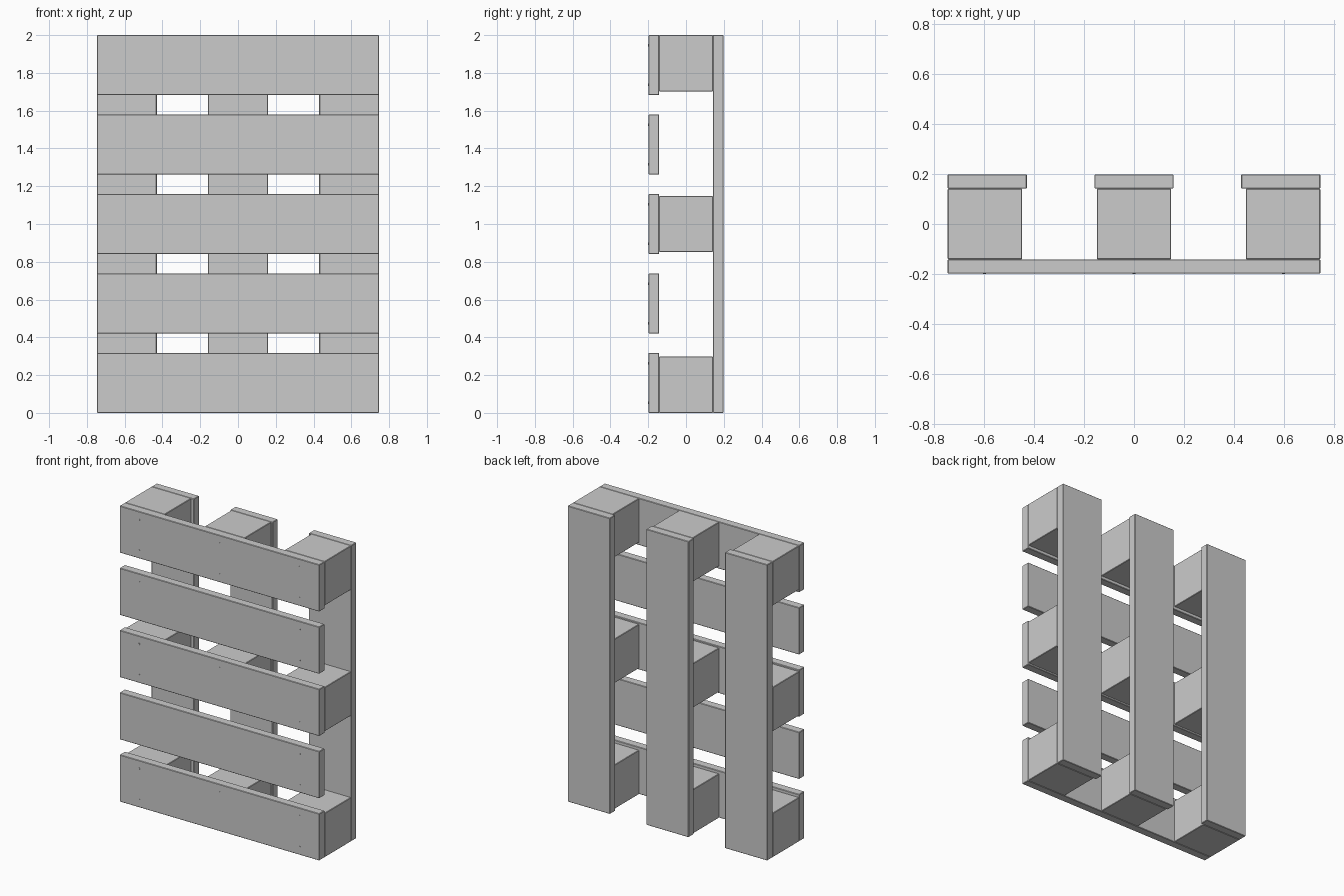
import bpy, math

if "Cube" in bpy.data.objects:
    bpy.data.objects.remove(bpy.data.objects["Cube"])

W, D, H = 0.747, 0.199, 2.0      # half width, half depth, height
T = 0.142                        # inner face of the boards


def box(name, x0, x1, y0, y1, z0, z1, bevel=0.003):
    bpy.ops.mesh.primitive_cube_add(
        size=1, location=((x0 + x1) / 2, (y0 + y1) / 2, (z0 + z1) / 2))
    ob = bpy.context.object
    ob.name = name
    ob.scale = (x1 - x0, y1 - y0, z1 - z0)
    bpy.ops.object.transform_apply(location=False, rotation=False, scale=True)
    m = ob.modifiers.new("edge", 'BEVEL')
    m.width, m.segments = bevel, 1
    return ob


def nail(name, x, y, z):
    bpy.ops.mesh.primitive_cylinder_add(
        vertices=8, radius=0.006, depth=0.004,
        location=(x, y, z), rotation=(math.pi / 2, 0, 0))
    bpy.context.object.name = name


# Five front slats with a pair of nail heads over each row of blocks
slat_h = 0.317
pitch = (H - slat_h) / 4
for i in range(5):
    z = i * pitch
    box(f"front_slat_{i + 1}", -W, W, -D, -T, z, z + slat_h)
    for x in (-0.6, 0, 0.6):
        for dz in (0.054, 0.263):
            nail("nail_head", x, -D + 0.001, z + dz)

# Three full-height back boards
board_w = 0.317
for name, x in (("left", -W), ("middle", -board_w / 2), ("right", W - board_w)):
    box(f"back_board_{name}", x, x + board_w, T, D, 0, H)

# Nine spacer blocks between slats and boards
block = 0.298
for name, x in (("left", -W), ("middle", -block / 2), ("right", W - block)):
    for j in range(3):
        z = j * (H - block) / 2
        box(f"block_{name}_{j + 1}", x, x + block, -T, T, z, z + block)
